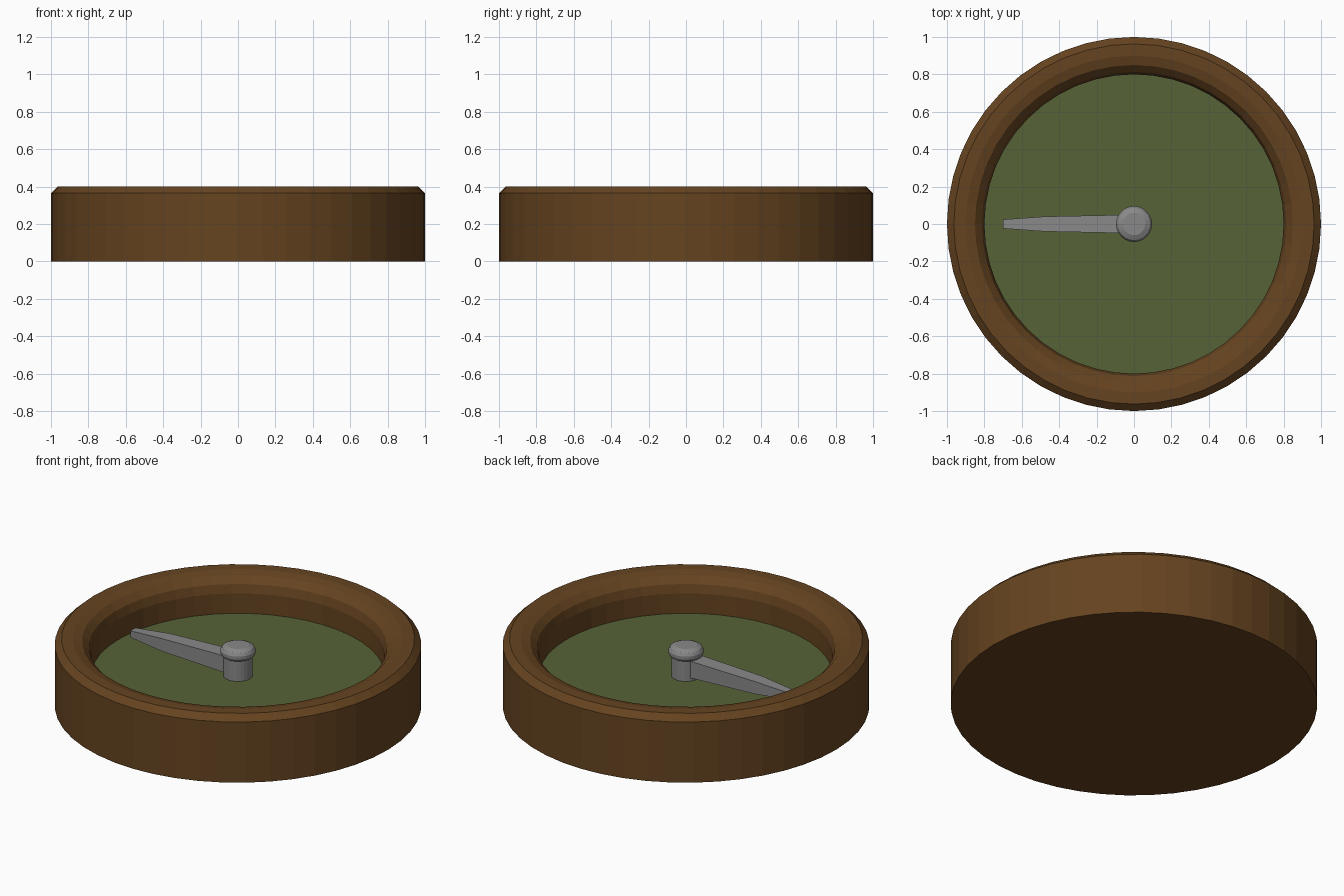
import bpy, bmesh
from math import sin, cos, pi

if "Cube" in bpy.data.objects:
    bpy.data.objects.remove(bpy.data.objects["Cube"])


def material(name, rgb):
    m = bpy.data.materials.new(name)
    m.diffuse_color = (*rgb, 1)
    m.use_nodes = True
    m.node_tree.nodes["Principled BSDF"].inputs["Base Color"].default_value = m.diffuse_color
    return m


def finish(name, bm, mat):
    bmesh.ops.recalc_face_normals(bm, faces=bm.faces[:])
    me = bpy.data.meshes.new(name)
    bm.to_mesh(me)
    bm.free()
    me.materials.append(mat)
    ob = bpy.data.objects.new(name, me)
    bpy.context.collection.objects.link(ob)
    return ob


def loft(name, rings, mat):
    """Skin a list of equal point rings and cap both ends."""
    bm = bmesh.new()
    rings = [[bm.verts.new(p) for p in ring] for ring in rings]
    n = len(rings[0])
    for a, b in zip(rings, rings[1:]):
        for i in range(n):
            j = (i + 1) % n
            bm.faces.new((a[i], a[j], b[j], b[i]))
    bm.faces.new(rings[0])
    bm.faces.new(rings[-1])
    return finish(name, bm, mat)


def lathe(name, profile, sides, mat):
    """Revolve (radius, z) points around z."""
    turns = [2 * pi * i / sides for i in range(sides)]
    return loft(name, [[(r * cos(t), r * sin(t), z) for t in turns] for r, z in profile], mat)


wood = material("wood", (0.131, 0.057, 0.0142))
green = material("dial_green", (0.092, 0.123, 0.038))
metal = material("metal", (0.25, 0.25, 0.25))

# Round case: chamfered outer edge, rounded inner lip, recessed floor
lip = [(0.9 + 0.1 * cos(k * pi / 6), 0.3 + 0.1 * sin(k * pi / 6)) for k in (3, 4, 5, 6)]
lathe("case", [(1, 0), (1, 0.365), (0.963, 0.4)] + lip + [(0.8, 0.17)], 48, wood)

# Green dial plate on the floor
lathe("dial", [(0.8, 0.17), (0.8, 0.18)], 48, green)

# Centre pin and its rounded cap
lathe("pin", [(0.08, 0.18), (0.08, 0.305)], 24, metal)
lathe("pin_cap", [(0.08, 0.3), (0.091, 0.307), (0.096, 0.32), (0.096, 0.337),
                  (0.086, 0.354), (0.06, 0.366)], 24, metal)

# Tapered needle: rectangular sections as (x, half width, half height)
sections = [(0, 0.05, 0.052), (-0.48, 0.04, 0.038), (-0.7, 0.024, 0.02)]
corners = ((-1, -1), (1, -1), (1, 1), (-1, 1))
loft("needle", [[(x, sy * w, 0.25 + sz * h) for sy, sz in corners] for x, w, h in sections], metal)
